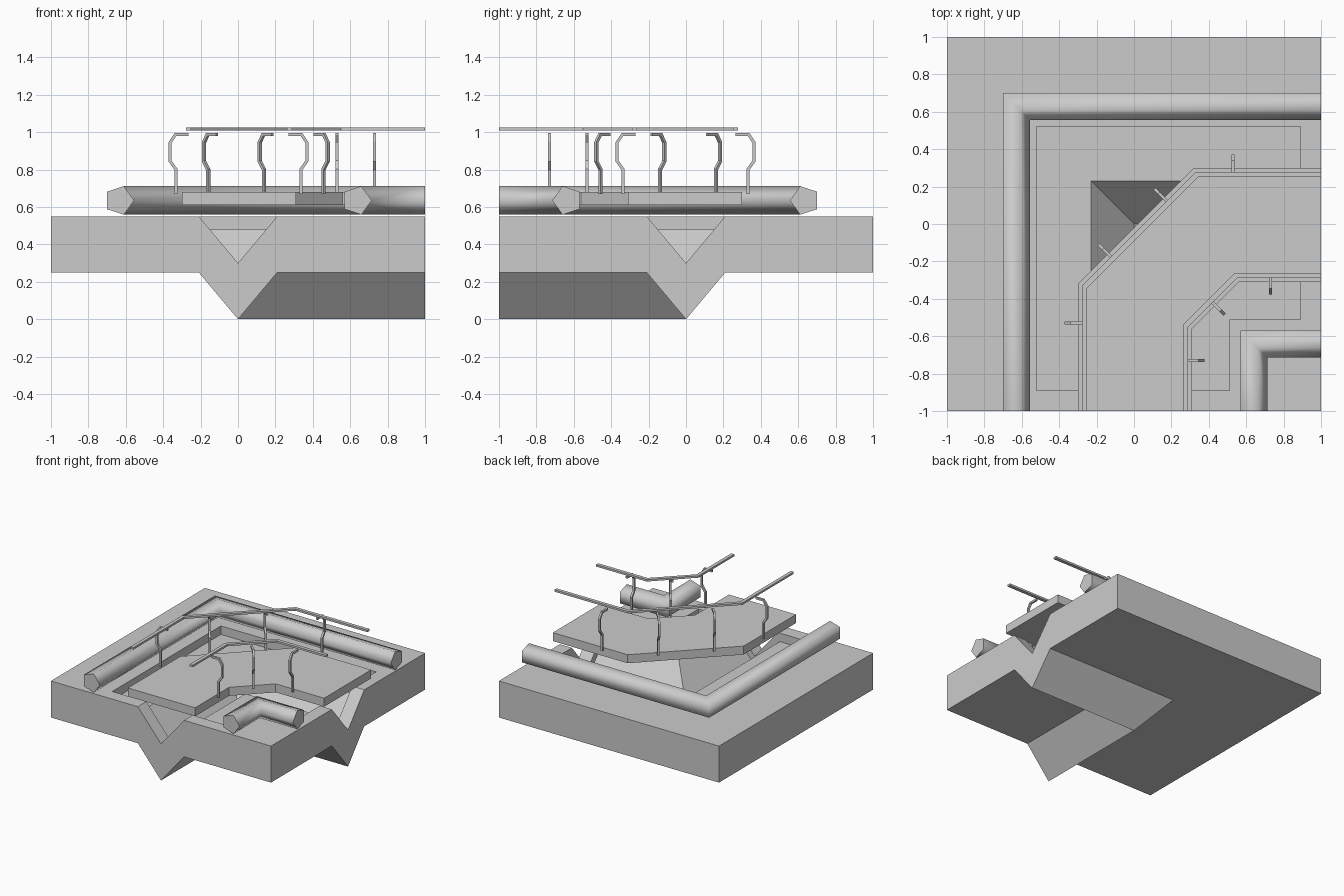
import bpy, bmesh, math
from mathutils import Vector, Matrix

if "Cube" in bpy.data.objects:
    bpy.data.objects.remove(bpy.data.objects["Cube"])


def make_object(name, bm):
    bmesh.ops.remove_doubles(bm, verts=bm.verts, dist=1e-5)
    bmesh.ops.recalc_face_normals(bm, faces=bm.faces)
    mesh = bpy.data.meshes.new(name)
    bm.to_mesh(mesh)
    bm.free()
    ob = bpy.data.objects.new(name, mesh)
    bpy.context.collection.objects.link(ob)
    return ob


def corner_sweep(name, profile, end=1.0):
    """Sweep a (u, z) profile round the 90 degree corner with a mitre."""
    bm = bmesh.new()
    rings = [[bm.verts.new(p) for p in ring] for ring in (
        [(u, -end, z) for u, z in profile],
        [(u, -u, z) for u, z in profile],
        [(end, -u, z) for u, z in profile])]
    n = len(profile)
    for a, b in zip(rings, rings[1:]):
        for i in range(n):
            j = (i + 1) % n
            bm.faces.new((a[i], a[j], b[j], b[i]))
    bm.faces.new(rings[0])
    bm.faces.new(rings[-1])
    return make_object(name, bm)


def prism(name, outline, low, high, matrix=Matrix()):
    """Extrude a 2D outline between two heights, then place it."""
    bm = bmesh.new()
    bottom = [bm.verts.new((x, y, low)) for x, y in outline]
    top = [bm.verts.new((x, y, high)) for x, y in outline]
    n = len(outline)
    for i in range(n):
        j = (i + 1) % n
        bm.faces.new((bottom[i], bottom[j], top[j], top[i]))
    bm.faces.new(bottom)
    bm.faces.new(top)
    bm.transform(matrix)
    return make_object(name, bm)


def ribbon(points, half):
    """Outline of a polyline widened by half on each side, with mitres."""
    pts = [Vector(p) for p in points]
    dirs = [(b - a).normalized() for a, b in zip(pts, pts[1:])]
    left, right = [], []
    for i, p in enumerate(pts):
        d0, d1 = dirs[max(i - 1, 0)], dirs[min(i, len(dirs) - 1)]
        n0, n1 = Vector((-d0.y, d0.x)), Vector((-d1.y, d1.x))
        off = (n0 + n1) * (half / (1 + n0.dot(n1)))
        left.append(p + off)
        right.append(p - off)
    return left + right[::-1]


def chamfered_path(u, cut):
    return [(u, -1), (u, -cut), (cut, -u), (1, -u)]


# Slab with a V channel on top and a V keel below
base = corner_sweep("base_slab", [
    (-1, 0.55), (-0.21, 0.55), (0, 0.30), (0.21, 0.55), (1, 0.55),
    (1, 0.25), (0.21, 0.25), (0, 0), (-0.21, 0.25), (-1, 0.25)])

# Sunken bed cut into the slab
cutter = corner_sweep("bed_cutter", [
    (-0.52, 0.48), (-0.23, 0.48), (0, 0.23), (0.23, 0.48), (0.51, 0.48),
    (0.51, 0.65), (-0.52, 0.65)], 0.89)
cutter.hide_render = True
mod = base.modifiers.new("bed", 'BOOLEAN')
mod.object = cutter
mod.operation = 'DIFFERENCE'
mod.solver = 'EXACT'
bpy.context.view_layer.objects.active = base
bpy.ops.object.modifier_apply(modifier=mod.name)
bpy.data.objects.remove(cutter)

# Five-sided pipes on both sides
for name, u in (("outer_pipe", -0.635), ("inner_pipe", 0.635)):
    pipe = corner_sweep(name, [
        (u + 0.08 * math.cos(k * math.tau / 5), 0.635 + 0.08 * math.sin(k * math.tau / 5))
        for k in range(5)])
    bpy.ops.object.select_all(action='DESELECT')
    pipe.select_set(True)
    bpy.context.view_layer.objects.active = pipe
    bpy.ops.object.shade_smooth_by_angle(angle=math.radians(75))

# Walkway deck
prism("deck", chamfered_path(-0.30, 0.32) + chamfered_path(0.31, 0.56)[::-1], 0.61, 0.68)

# Handrails
prism("outer_handrail", ribbon(chamfered_path(-0.265, 0.337), 0.014), 1.008, 1.024)
prism("inner_handrail", ribbon(chamfered_path(0.275, 0.545), 0.014), 1.008, 1.024)

# Bent posts: profile is (distance outward from the rail, height)
post_shape = ribbon([(0.066, 0.67), (0.066, 0.80), (0.098, 0.845),
                     (0.098, 0.945), (0.070, 0.987), (0.0, 0.987)], 0.008)
posts = [  # rail position and outward angle
    (-0.265, -0.53, 180), (-0.113, -0.185, 135), (0.185, 0.113, 135), (0.53, 0.265, 90),
    (0.27, -0.73, 0), (0.41, -0.41, -45), (0.73, -0.27, -90)]
for i, (x, y, angle) in enumerate(posts):
    place = (Matrix.Translation((x, y, 0)) @ Matrix.Rotation(math.radians(angle), 4, 'Z')
             @ Matrix.Rotation(math.pi / 2, 4, 'X'))
    prism(f"rail_post_{i + 1}", post_shape, -0.008, 0.008, place)
